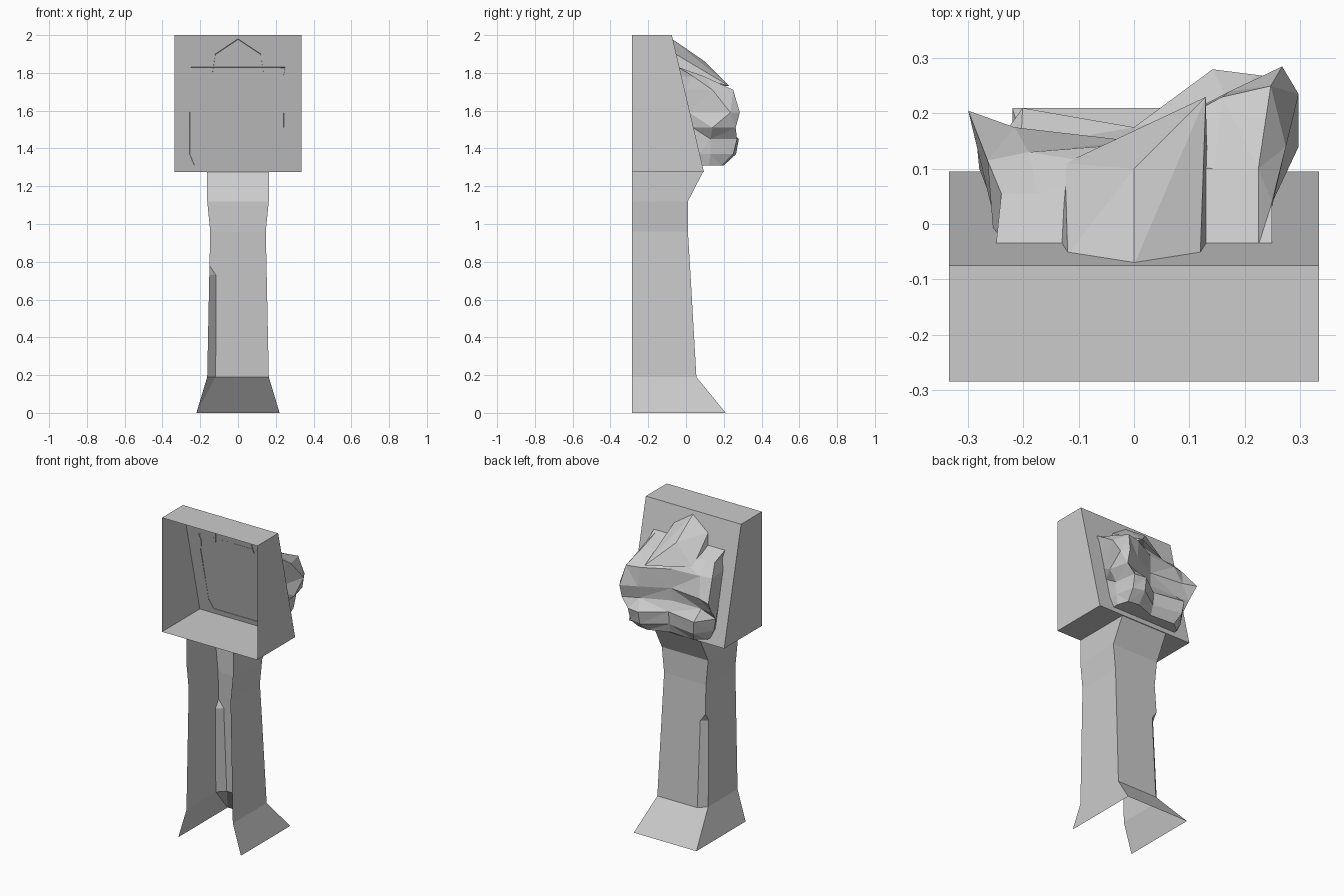
import bpy, bmesh
from mathutils import Vector

if "Cube" in bpy.data.objects:
    bpy.data.objects.remove(bpy.data.objects["Cube"])

stone = bpy.data.materials.new("grey_stone")
stone.diffuse_color = (0.6, 0.6, 0.6, 1)
stone.use_nodes = True
stone.node_tree.nodes["Principled BSDF"].inputs["Base Color"].default_value = stone.diffuse_color

FRONT = -0.285


def plate_y(z):
    """Depth of the slanted back plate at height z."""
    return 0.095 - (z - 1.275) * 0.2345


def rim(x, z):
    """Point just inside the back plate."""
    return (x, plate_y(z) - 0.004, z)


def finish(bm, name, inside):
    """Merge points, turn faces away from an inside point, make the object."""
    bmesh.ops.remove_doubles(bm, verts=bm.verts, dist=0.0005)
    bmesh.ops.recalc_face_normals(bm, faces=bm.faces)
    inside = Vector(inside)
    if sum(f.normal.dot(f.calc_center_median() - inside) * f.calc_area() for f in bm.faces) < 0:
        bmesh.ops.reverse_faces(bm, faces=bm.faces)
    me = bpy.data.meshes.new(name)
    bm.to_mesh(me)
    bm.free()
    me.materials.append(stone)
    ob = bpy.data.objects.new(name, me)
    bpy.context.collection.objects.link(ob)
    return ob


def sheet(name, rows, inside, split=False):
    """Skin an open surface across rows of points."""
    bm = bmesh.new()
    grid = [[bm.verts.new(p) for p in r] for r in rows]
    for a, b in zip(grid, grid[1:]):
        for i in range(len(a) - 1):
            bm.faces.new((a[i], a[i + 1], b[i + 1], b[i]))
    if split:
        bmesh.ops.triangulate(bm, faces=bm.faces, quad_method='SHORT_EDGE')
    return finish(bm, name, inside)


# Head box: hollow, open at the front, with a slanted back plate
bm = bmesh.new()
W = 0.335
side = [(FRONT, 1.275), (plate_y(1.275), 1.275), (plate_y(2), 2), (FRONT, 2)]
left = [bm.verts.new((-W, y, z)) for y, z in side]
right = [bm.verts.new((W, y, z)) for y, z in side]
bm.faces.new(left)
bm.faces.new(right)
for i in range(3):
    bm.faces.new((left[i], left[i + 1], right[i + 1], right[i]))
finish(bm, "head_box", (0, -0.1, 1.64))

# Column: hollow, open at the front, chipped at one back corner, flared foot
# height, half width, back depth, chip size
profile = [(1.275, 0.163, 0.09, 0), (1.12, 0.163, 0.01, 0), (0.96, 0.147, 0.01, 0),
           (0.78, 0.151, 0.021, 0), (0.73, 0.152, 0.024, 0.035),
           (0.19, 0.163, 0.055, 0.045), (0, 0.22, 0.21, 0)]
rows = [[(-w, FRONT, z), (-w, y - c, z), (-w + c, y, z), (w, y, z), (w, FRONT, z)]
        for z, w, y, c in profile]
sheet("column", rows, (0, -0.1, 0.6))

# Rock: grooved lump, open where it meets the plate
# height, left x, right x, then depth at each of six columns
bands = [(1.78, -0.24, 0.25, (0.055, 0.055, 0.1, 0.1, 0.1, 0.04)),    # shoulder
         (1.71, -0.265, 0.275, (0.115, 0.13, 0.145, 0.23, 0.25, 0.14)),  # brow
         (1.59, -0.3, 0.298, (0.205, 0.175, 0.15, 0.24, 0.285, 0.235)),  # upper bulge
         (1.51, -0.285, 0.298, (0.15, 0.14, 0.145, 0.22, 0.263, 0.14)),  # groove
         (1.45, -0.28, 0.245, (0.1, 0.21, 0.175, 0.28, 0.27, 0.13)),  # lower bulge
         (1.37, -0.265, 0.24, (0.1, 0.2, 0.17, 0.265, 0.25, 0.13)),
         (1.31, -0.23, 0.225, (0.11, 0.16, 0.15, 0.2, 0.19, 0.12))]   # underside


def columns(x0, x1):
    return [x0, x0 * 0.72, 0, x1 * 0.58, x1 * 0.9, x1]


rock = [[rim(x, 1.83) for x in [-0.25] + columns(-0.25, 0.25) + [0.25]]]
for z, x0, x1, depths in bands:
    points = [(x, y, z) for x, y in zip(columns(x0, x1), depths)]
    rock.append([rim(max(x0, -0.255), z)] + points + [rim(min(x1, 0.24), z)])
rock.append([rim(x, 1.31) for x in [-0.23] + columns(-0.23, 0.225) + [0.225]])
sheet("rock", rock, (0, 0.05, 1.55), split=True)

# Top lobe of the rock, peaked where it meets the plate
bm = bmesh.new()
lobe = [rim(0, 1.98), (0, 0.1, 1.86), (0, 0.145, 1.71), (-0.125, 0.11, 1.74), (0.13, 0.23, 1.73)]
lobe += [rim(s * x, z) for s in (-1, 1) for x, z in ((0.12, 1.9), (0.135, 1.8))]
for p in lobe:
    bm.verts.new(p)
bmesh.ops.convex_hull(bm, input=bm.verts)
hidden = [f for f in bm.faces if f.normal.y < -0.5 or f.normal.z < -0.5]
bmesh.ops.delete(bm, geom=hidden, context='FACES')
finish(bm, "rock_top_lobe", (0, 0.02, 1.8))
